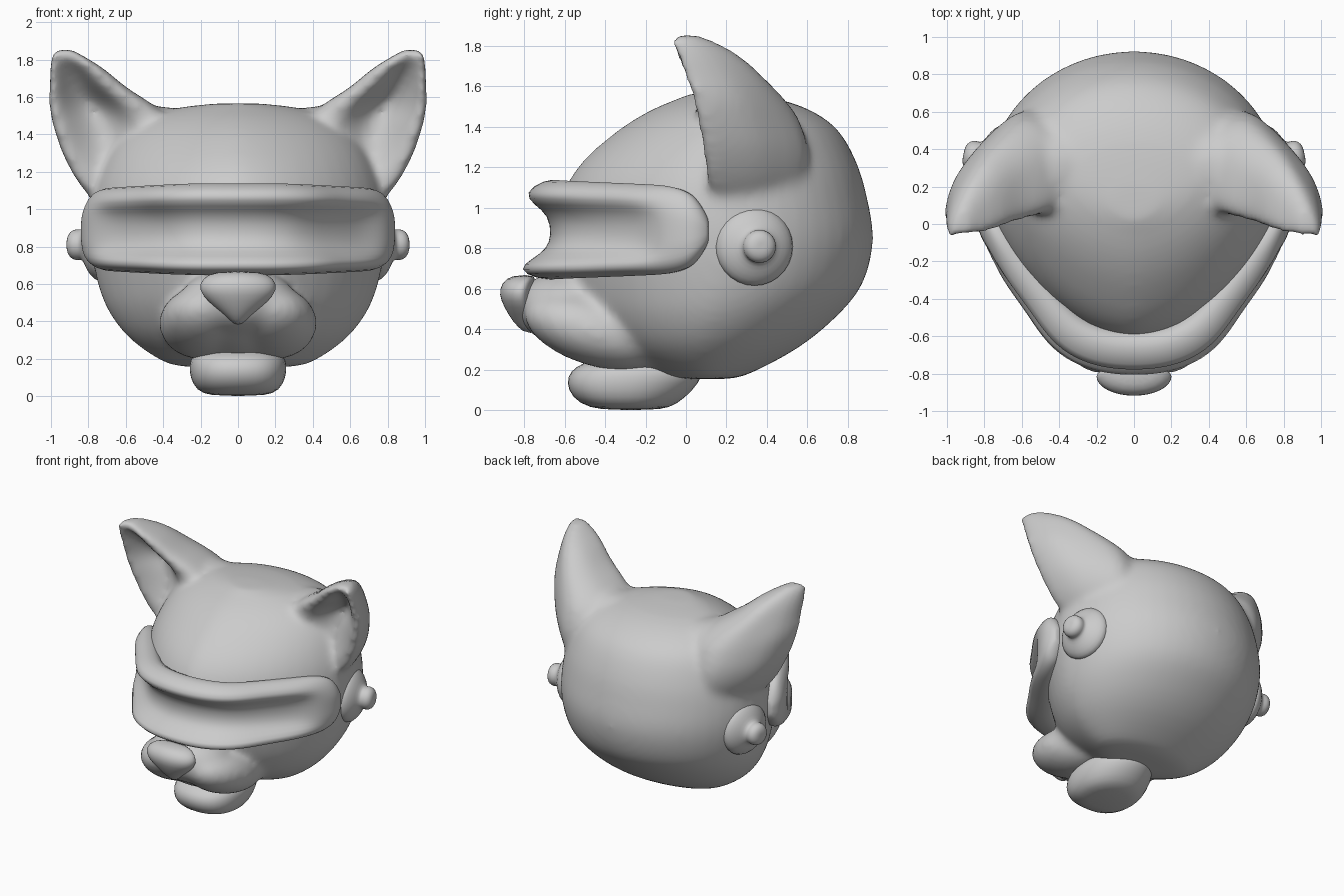
import bpy, math
from mathutils import Matrix, Vector

cube = bpy.data.objects.get("Cube")
if cube:
    bpy.data.objects.remove(cube)

grey = bpy.data.materials.new("plain_grey")
grey.use_nodes = True
colour = (0.6, 0.6, 0.6, 1)
grey.diffuse_color = colour
grey.node_tree.nodes["Principled BSDF"].inputs["Base Color"].default_value = colour


def skin(rings):
    """Join equal rings into a closed skin with capped ends."""
    n = len(rings[0])
    verts = [p for ring in rings for p in ring]
    faces = [(a * n + i, a * n + (i + 1) % n, (a + 1) * n + (i + 1) % n, (a + 1) * n + i)
             for a in range(len(rings) - 1) for i in range(n)]
    faces.append(tuple(reversed(range(n))))
    faces.append(tuple(range(len(verts) - n, len(verts))))
    return verts, faces


def oval_rings(levels, front_power, sides, widest=0.5):
    """Horizontal ovals from (z, half width, front y, back y)."""
    rings = []
    for z, w, front, back in levels:
        mid = front + (back - front) * widest
        ring = []
        for i in range(sides):
            a = 2 * math.pi * i / sides
            c, s = math.cos(a), math.sin(a)
            e = 2 / front_power if s < 0 else 1
            x = math.copysign(abs(c) ** e, c) * w
            y = mid + (s * (back - mid) if s >= 0 else -abs(s) ** e * (mid - front))
            ring.append((x, y, z))
        rings.append(ring)
    return rings


def ball(centre, radii, lean):
    """Rings of an ellipsoid whose top leans forward."""
    cx, cy, cz = centre
    rx, ry, rz = radii
    levels = []
    for k in range(13):
        a = math.pi * (0.02 + 0.96 * k / 12)
        s, up = math.sin(a), -rz * math.cos(a)
        y = cy - lean * up
        levels.append((cz + up, rx * s, y - ry * s, y + ry * s))
    return [[(x + cx, y, z) for x, y, z in r] for r in oval_rings(levels, 2, 20)]


def mirrored(rings):
    return [[(-x, y, z) for x, y, z in reversed(r)] for r in rings]


def smooth_curve(points, steps, closed=False):
    """Catmull-Rom curve through points of any size."""
    n = len(points)
    get = (lambda i: points[i % n]) if closed else (lambda i: points[max(0, min(n - 1, i))])
    out = []
    for i in range(n if closed else n - 1):
        for k in range(steps):
            t = k / steps
            out.append(tuple(0.5 * (2 * b + (c - a) * t + (2 * a - 5 * b + 4 * c - d) * t * t
                                    + (3 * b - a - 3 * c + d) * t ** 3)
                             for a, b, c, d in zip(get(i - 1), get(i), get(i + 1), get(i + 2))))
    return out if closed else out + [points[-1]]


def make(name, shells, subdivide=0):
    verts, faces = [], []
    for rings in shells:
        v, f = skin(rings)
        faces += [tuple(i + len(verts) for i in face) for face in f]
        verts += v
    mesh = bpy.data.meshes.new(name)
    mesh.from_pydata(verts, [], faces)
    mesh.materials.append(grey)
    mesh.shade_smooth()
    ob = bpy.data.objects.new(name, mesh)
    bpy.context.scene.collection.objects.link(ob)
    if subdivide:
        mod = ob.modifiers.new("rounding", 'SUBSURF')
        mod.levels = mod.render_levels = subdivide
    return ob


# Skull
skull_levels = [(0.155, 0.22, 0.0, 0.2), (0.175, 0.38, -0.15, 0.3), (0.3, 0.57, -0.4, 0.54),
                (0.45, 0.69, -0.53, 0.73), (0.62, 0.755, -0.6, 0.87), (0.84, 0.79, -0.64, 0.925),
                (1.05, 0.78, -0.615, 0.895), (1.22, 0.73, -0.52, 0.845), (1.38, 0.64, -0.34, 0.755),
                (1.48, 0.51, -0.18, 0.62), (1.54, 0.33, -0.04, 0.44), (1.565, 0.12, 0.02, 0.2)]
skull = oval_rings(smooth_curve(skull_levels, 3), 1.65, 48, 0.53)

# Ears: (z, inner x, outer x, front y, back y, hollow depth)
ear_levels = [(0.92, 0.5, 0.64, 0.22, 0.4, 0.0), (1.03, 0.47, 0.76, 0.15, 0.5, 0.0),
              (1.15, 0.42, 0.86, 0.1, 0.585, 0.03), (1.3, 0.37, 0.94, 0.08, 0.6, 0.08),
              (1.45, 0.36, 0.99, 0.05, 0.55, 0.14), (1.55, 0.45, 1.01, 0.03, 0.475, 0.17),
              (1.65, 0.6, 1.01, -0.01, 0.38, 0.14), (1.75, 0.72, 1.01, -0.05, 0.27, 0.08),
              (1.82, 0.83, 1.0, -0.07, 0.15, 0.01), (1.855, 0.89, 0.98, -0.06, 0.07, 0.0)]
ear = []
for z, inner, outer, front, back, hollow in smooth_curve(ear_levels, 3):
    w, d = outer - inner, back - front
    outline = [(inner, front + 0.18 * d), (inner + 0.26 * w, front + 0.02 * d),
               (inner + 0.6 * w, front + hollow),
               (outer - 0.07 * w, front), (outer, front + 0.14 * d),
               (outer - 0.15 * w, front + 0.58 * d), (inner + 0.42 * w, back),
               (inner + 0.06 * w, front + 0.8 * d)]
    ear.append([(x, y, z) for x, y in smooth_curve(outline, 4, True)])

# Fillets between the ears and the crown
fillet = ball((0.42, 0.28, 1.36), (0.25, 0.24, 0.19), -0.1)

# Muzzle: two cheeks, a bridge and a chin, fused with the skull and ears
cheek = ball((0.19, -0.45, 0.39), (0.235, 0.32, 0.195), 0.75)
bridge = ball((0, -0.57, 0.5), (0.32, 0.27, 0.19), 0.1)
chin = ball((0, -0.42, 0.33), (0.22, 0.26, 0.14), 0.9)
head = make("head", [skull, ear, mirrored(ear), fillet, mirrored(fillet),
                     cheek, mirrored(cheek), bridge, chin])
fuse = head.modifiers.new("fuse", 'REMESH')
fuse.mode = 'VOXEL'
fuse.voxel_size = 0.022
fuse.use_smooth_shade = True
soften = head.modifiers.new("soften", 'SMOOTH')
soften.factor = 0.5
soften.iterations = 20

# Nose
nose_levels = [(0.38, 0.02, -0.8, -0.74), (0.44, 0.08, -0.86, -0.75), (0.51, 0.17, -0.9, -0.76),
               (0.57, 0.215, -0.927, -0.76), (0.63, 0.2, -0.915, -0.75), (0.67, 0.12, -0.86, -0.74)]
make("nose", [oval_rings(nose_levels, 2, 16, 0.65)], 1)

# Lower jaw
jaw_levels = [(0.0, 0.15, -0.42, -0.12), (0.03, 0.225, -0.53, -0.04), (0.1, 0.26, -0.59, 0.04),
              (0.17, 0.265, -0.59, 0.09), (0.215, 0.25, -0.55, 0.07), (0.25, 0.2, -0.47, 0.02),
              (0.265, 0.1, -0.38, -0.05)]
make("lower_jaw", [oval_rings(jaw_levels, 2.5, 20)], 1)

# Visor: a grooved section swept around the face; path is (x, y, thickness, height, groove)
half_path = [(0, -0.61, 1.0, 1.0, 1), (0.17, -0.59, 1.0, 1.0, 1), (0.31, -0.52, 0.97, 0.98, 1),
             (0.455, -0.36, 0.87, 0.95, 0.85), (0.585, -0.19, 0.85, 0.92, 0.65),
             (0.675, -0.06, 0.78, 0.88, 0.15), (0.73, 0.03, 0.65, 0.75, 0),
             (0.75, 0.08, 0.5, 0.5, 0), (0.755, 0.115, 0.3, 0.2, 0)]
path = [(-p[0],) + p[1:] for p in reversed(half_path[1:])] + half_path
# Section: (grooved offset, plain offset, height)
section = [(-0.06, -0.06, 0.22), (0.02, 0.04, 0.255), (0.09, 0.1, 0.255), (0.195, 0.15, 0.19),
           (0.14, 0.17, 0.13), (0.07, 0.18, 0.08), (0.055, 0.18, -0.02), (0.08, 0.18, -0.09),
           (0.15, 0.17, -0.135), (0.225, 0.16, -0.19), (0.13, 0.11, -0.235), (0.02, 0.04, -0.245),
           (-0.06, -0.06, -0.2)]
stations = smooth_curve(path, 3)
visor = []
for i, (x, y, thick, high, groove) in enumerate(stations):
    before, after = stations[max(0, i - 1)], stations[min(len(stations) - 1, i + 1)]
    along = Vector((after[0] - before[0], after[1] - before[1])).normalized()
    groove = max(0, min(1, groove))
    ring = []
    for cut, plain, h in section:
        off = (cut * groove + plain * (1 - groove)) * thick
        ring.append((x + along.y * off, y - along.x * off, 0.885 + h * high))
    visor.append(ring)
make("visor", [visor], 1)

# Side knobs: a lathed dome with a small button, one on each side
profile = [(0.1, -0.12), (0.17, -0.09), (0.205, -0.03), (0.2, 0.01), (0.15, 0.05), (0.1, 0.07),
           (0.08, 0.09), (0.088, 0.115), (0.075, 0.15), (0.04, 0.165), (0.01, 0.165)]
turn = Matrix.Translation((0.75, 0.34, 0.81)) @ Matrix.Rotation(math.radians(12), 4, 'Z')
knob = [[tuple(turn @ Vector((h, r * math.cos(a), r * math.sin(a))))
         for a in (2 * math.pi * k / 14 for k in range(14))] for r, h in profile]
make("left_knob", [knob], 1)
make("right_knob", [mirrored(knob)], 1)
